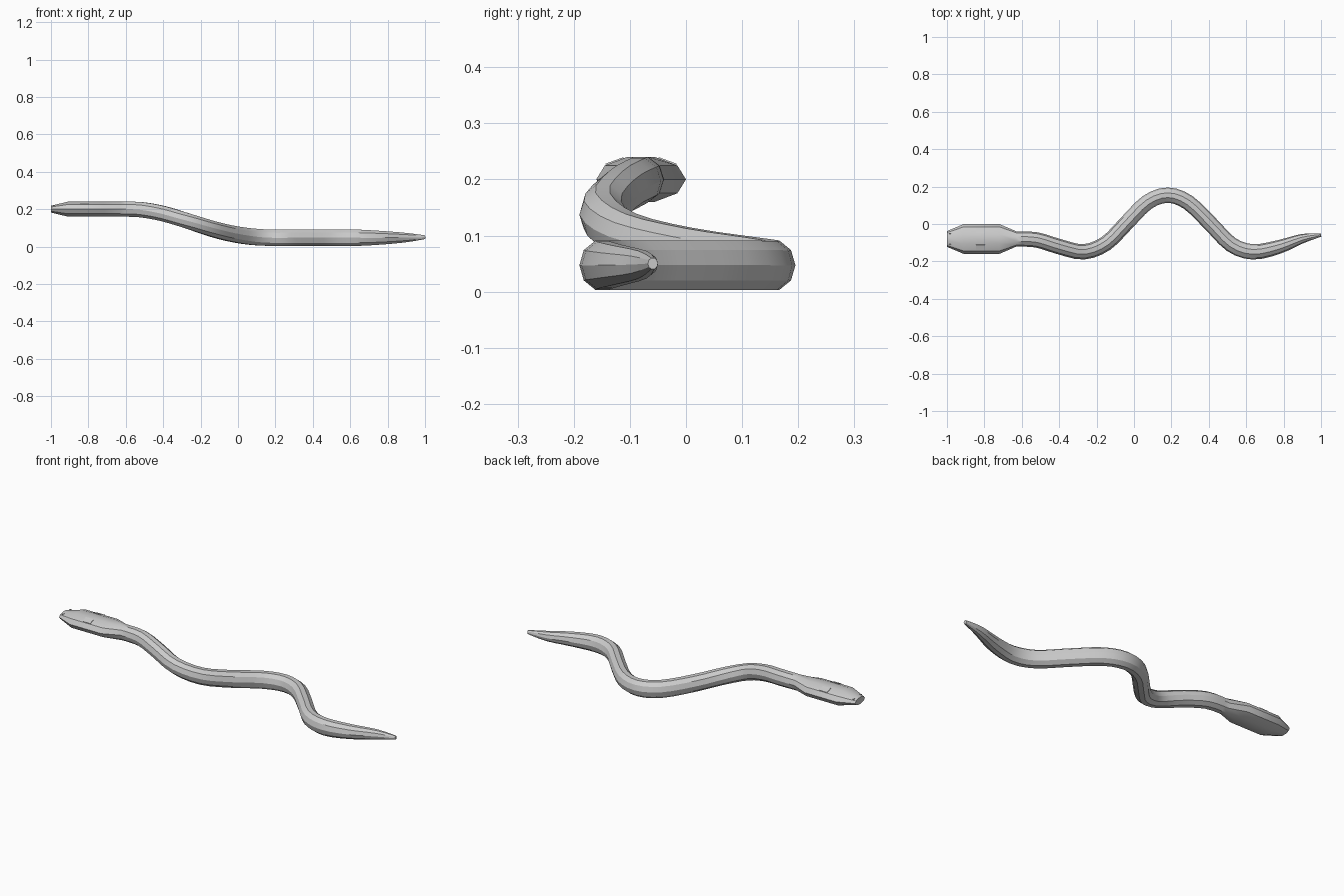
import bpy, bmesh, math
from mathutils import Vector

if "Cube" in bpy.data.objects:
    bpy.data.objects.remove(bpy.data.objects["Cube"])

SIDES = 10
UP = Vector((0, 0, 1))


def loft(name, rings):
    """Skin elliptical rings (x, y, z, half width, half height) along their path."""
    bm = bmesh.new()
    pts = [Vector(r[:3]) for r in rings]
    loops = []
    for i, r in enumerate(rings):
        tan = (pts[min(i + 1, len(pts) - 1)] - pts[max(i - 1, 0)]).normalized()
        if i < HEAD_COUNT:
            tan = Vector((1, 0, 0))
        side = UP.cross(tan).normalized()
        high = tan.cross(side)
        loops.append([bm.verts.new(pts[i] + side * r[3] * math.cos(a) + high * r[4] * math.sin(a))
                      for a in (2 * math.pi * k / SIDES for k in range(SIDES))])
    for a, b in zip(loops, loops[1:]):
        for k in range(SIDES):
            n = (k + 1) % SIDES
            bm.faces.new((a[k], a[n], b[n], b[k]))
    bm.faces.new(loops[0])
    bm.faces.new(loops[-1])
    return finish(name, bm)


def finish(name, bm, angle=30):
    bmesh.ops.recalc_face_normals(bm, faces=bm.faces)
    me = bpy.data.meshes.new(name)
    bm.to_mesh(me)
    bm.free()
    ob = bpy.data.objects.new(name, me)
    bpy.context.collection.objects.link(ob)
    bpy.ops.object.select_all(action='DESELECT')
    ob.select_set(True)
    bpy.context.view_layer.objects.active = ob
    bpy.ops.object.shade_smooth_by_angle(angle=math.radians(angle))
    return ob


def spline(keys, steps):
    """Catmull-Rom interpolation through all ring values."""
    out = []
    k = [keys[0]] + keys + [keys[-1]]
    for i in range(1, len(k) - 2):
        for s in range(steps):
            t = s / steps
            out.append(tuple(
                0.5 * (2 * b + (c - a) * t + (2 * a - 5 * b + 4 * c - d) * t * t
                       + (3 * b - a - 3 * c + d) * t ** 3)
                for a, b, c, d in zip(*k[i - 1:i + 3])))
    return out + [keys[-1]]


# Head rings: snout, brow, back of the skull
head = [(-1.0, -0.08, 0.2, 0.042, 0.019),
        (-0.91, -0.08, 0.2, 0.08, 0.042),
        (-0.72, -0.08, 0.2, 0.08, 0.042)]
HEAD_COUNT = len(head) + 1

# Body path: raised neck, winding trunk on the ground
W, H = 0.041, 0.046
body = [(-0.63, -0.08, 0.2, 0.041, 0.042),
        (-0.52, -0.085, 0.197, W, 0.043),
        (-0.40, -0.121, 0.176, W, 0.043),
        (-0.27, -0.149, 0.137, W, 0.043),
        (-0.15, -0.104, 0.098, W, 0.044),
        (-0.045, 0.0, 0.071, W, 0.045),
        (0.07, 0.115, 0.053, W, 0.046),
        (0.18, 0.154, 0.047, W, H),
        (0.29, 0.115, 0.047, W, H),
        (0.41, 0.0, 0.047, W, H),
        (0.52, -0.11, 0.047, W, H),
        (0.635, -0.149, 0.047, W, H)]
# Tapering tail
tail = [(0.77, -0.124, 0.047, 0.037, 0.038),
        (0.9, -0.078, 0.048, 0.025, 0.026),
        (1.0, -0.059, 0.05, 0.009, 0.0105)]
loft("snake_body", head + spline(body + tail, 3))


def plate(name, loc, size, tilt):
    """Small tilted block set into the skin of the head."""
    bm = bmesh.new()
    bmesh.ops.create_cube(bm, size=1)
    for v in bm.verts:
        v.co = Vector((v.co.x * size[0], v.co.y * size[1], v.co.z * size[2]))
    ob = finish(name, bm)
    ob.location = loc
    ob.rotation_euler = (tilt, 0, 0)


# Eyes and nostrils, mirrored about the head's centre line
for s, label in ((1, "right"), (-1, "left")):
    plate("eye_" + label, (-0.821, -0.08 + s * 0.046, 0.2295), (0.048, 0.034, 0.009),
          -s * math.radians(20))
    plate("nostril_" + label, (-0.983, -0.08 + s * 0.031, 0.216), (0.01, 0.008, 0.008),
          -s * math.radians(20))
